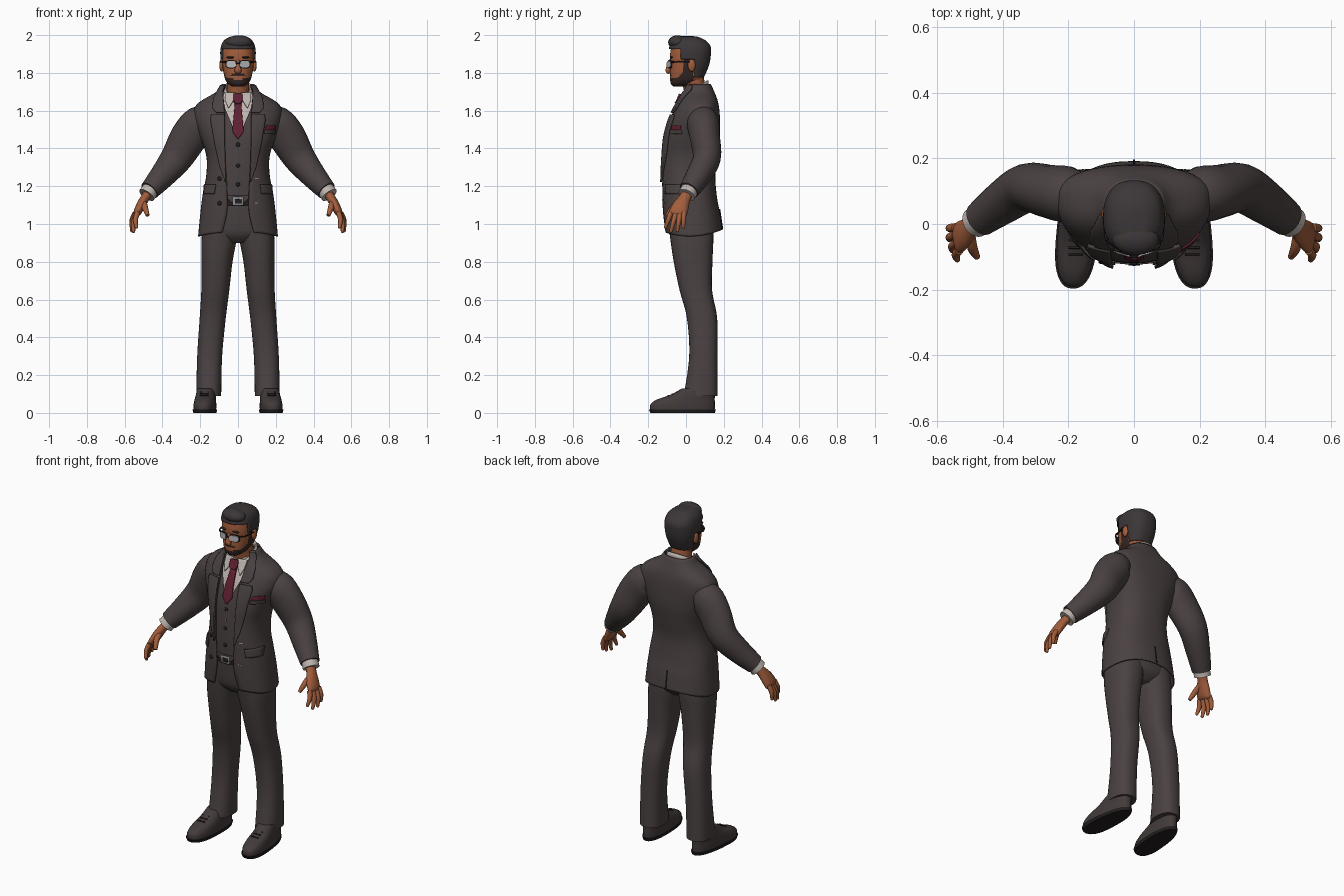
import bpy, bmesh, math
from mathutils import Vector

if "Cube" in bpy.data.objects:
    bpy.data.objects.remove(bpy.data.objects["Cube"])


def paint(name, *rgb):
    m = bpy.data.materials.new(name)
    m.use_nodes = True
    m.diffuse_color = (*rgb, 1)
    bsdf = next(n for n in m.node_tree.nodes if n.type == 'BSDF_PRINCIPLED')
    bsdf.inputs["Base Color"].default_value = (*rgb, 1)
    bsdf.inputs["Roughness"].default_value = .8
    return m


SUIT = paint("suit charcoal", .07, .054, .054)
HAIR = paint("hair dark grey", .045, .037, .038)
SKIN = paint("skin brown", .36, .11, .045)
SHIRT = paint("shirt off white", .52, .46, .43)
TIE = paint("tie burgundy", .12, .014, .03)
LENS = paint("lens pale grey", .5, .5, .52)
METAL = paint("metal grey", .3, .29, .29)
BLACK = paint("trim black", .016, .013, .013)
BEARD = paint("beard dark brown", .035, .02, .017)
SHOE = paint("shoe leather", .055, .043, .042)
POW = .84


def finish(name, verts, faces, mat, mirror=False, thick=0, offset=-1):
    me = bpy.data.meshes.new(name)
    me.from_pydata([tuple(v) for v in verts], [], faces)
    me.materials.append(mat)
    for p in me.polygons:
        p.use_smooth = True
    me.set_sharp_from_angle(angle=math.radians(50))
    ob = bpy.data.objects.new(name, me)
    bpy.context.collection.objects.link(ob)
    if mirror:
        ob.modifiers.new("mirror", 'MIRROR')
    if thick:
        s = ob.modifiers.new("thickness", 'SOLIDIFY')
        s.thickness, s.offset = thick, offset
    return ob


def smooth(rows, steps):
    """Catmull-Rom interpolation between rows of numbers."""
    out, last = [], len(rows) - 1
    for i in range(last):
        a, b, c, d = (rows[max(0, min(last, i + k))] for k in (-1, 0, 1, 2))
        for s in range(steps):
            t = s / steps
            out.append([q + t / 2 * (r - p + t * (2*p - 5*q + 4*r - u + t * (3*q - p - 3*r + u)))
                        for p, q, r, u in zip(a, b, c, d)])
    return out + [list(rows[-1])]


def ring(z, cx, cy, rx, yf, yb, gap=0, n=32):
    """Horizontal rounded outline, optionally open at the front."""
    start = math.asin(min(1, gap / rx) ** (1 / POW))
    pts = []
    for i in range(n + 1 if gap else n):
        t = start + (2 * math.pi - 2 * start) * i / n
        s, c = math.sin(t), -math.cos(t)
        depth = cy - yf if c < 0 else yb - cy
        pts.append(Vector((cx + math.copysign(rx * abs(s) ** POW, s),
                           cy + math.copysign(depth * abs(c) ** POW, c), z)))
    return pts


def loft(name, rings, mat, closed=True, **kw):
    n = len(rings[0])
    faces = [(i*n + j, i*n + (j+1) % n, (i+1)*n + (j+1) % n, (i+1)*n + j)
             for i in range(len(rings) - 1) for j in range(n if closed else n - 1)]
    if closed:
        faces += [tuple(reversed(range(n))), tuple(range((len(rings)-1) * n, len(rings) * n))]
    return finish(name, [p for r in rings for p in r], faces, mat, **kw)


def stack(name, rows, mat, steps=5, n=32, **kw):
    return loft(name, [ring(*r, n=n) for r in smooth(rows, steps)], mat, **kw)


def tube(name, rows, mat, n=16, steps=4, mirror=True):
    """Rows of x, y, z, in-plane radius, depth radius."""
    rows, rings = smooth(rows, steps), []
    for i, r in enumerate(rows):
        d = Vector(rows[min(i + 1, len(rows) - 1)][:3]) - Vector(rows[max(i - 1, 0)][:3])
        d.normalize()
        hint = Vector((0, 1, 0)) if abs(d.y) < .9 else Vector((1, 0, 0))
        b = (hint - d * hint.dot(d)).normalized()
        a = b.cross(d)
        rings.append([Vector(r[:3]) + a * r[3] * math.cos(k * math.tau / n)
                      + b * r[4] * math.sin(k * math.tau / n) for k in range(n)])
    return loft(name, rings, mat, mirror=mirror)


def ball(name, loc, size, mat, mirror=False):
    bm = bmesh.new()
    bmesh.ops.create_uvsphere(bm, u_segments=16, v_segments=10, radius=1)
    verts = [Vector(loc) + Vector(a * b for a, b in zip(v.co, size)) for v in bm.verts]
    faces = [[v.index for v in f.verts] for f in bm.faces]
    bm.free()
    return finish(name, verts, faces, mat, mirror)


# Torso outline: z, centre y, half width, front y, back y, jacket opening
TORSO = smooth([
    (.93, .03, .212, -.115, .192, .085), (1.05, .03, .2, -.125, .18, .06),
    (1.15, .03, .188, -.129, .163, .058), (1.26, .03, .168, -.131, .155, .064),
    (1.36, .04, .168, -.127, .168, .07), (1.46, .05, .2, -.115, .18, .07),
    (1.55, .07, .232, -.088, .18, .07), (1.61, .08, .232, -.06, .176, .072),
    (1.645, .08, .205, -.042, .17, .075), (1.67, .075, .165, -.03, .162, .078),
    (1.70, .065, .115, -.018, .15, .08), (1.74, .06, .086, 0, .132, .066)], 6)


def torso(z):
    z = max(TORSO[0][0], min(TORSO[-1][0], z))
    for a, b in zip(TORSO, TORSO[1:]):
        if z <= b[0]:
            f = (z - a[0]) / (b[0] - a[0])
            return [p + (q - p) * f for p, q in zip(a, b)]
    return TORSO[-1]


def chest(x, z):
    _, cy, rx, yf, _, _ = torso(z)
    s = min(.995, abs(x) / rx) ** (1 / POW)
    return cy - (cy - yf) * math.sqrt(1 - s * s) ** POW


def garment(name, low, high, inset, opening, mat, hem=lambda p: 0, **kw):
    rings = []
    for i in range(61):
        z, cy, rx, yf, yb, gap = torso(low + (high - low) * i / 60)
        r = ring(z, 0, cy, rx - inset, yf + inset, yb - inset, opening(z, gap), n=48)
        rings.append([p + Vector((0, 0, hem(p))) for p in r])
    return loft(name, rings, mat, **kw)


def patch(name, rows, off, mat, mirror=False, n=8, thick=.006):
    """Plate following the chest; rows of z, inner x, outer x, rising."""
    fine = [[p + (q - p) * k / 5 for p, q in zip(a, b)]
            for a, b in zip(rows, rows[1:]) for k in range(5)] + [rows[-1]]
    rings = []
    for z, x0, x1 in fine:
        xs = [x0 + (x1 - x0) * j / n for j in range(n + 1)]
        rings.append([Vector((x, chest(x, z) - off, z + max(0, off) * .5)) for x in xs])
    return loft(name, rings, mat, closed=False, mirror=mirror, thick=thick, offset=0)


def button(name, x, z, off, mat=BLACK):
    ball(name, (x, chest(x, z) - off, z), (.011, .005, .011), mat)


# Jacket, waistcoat and shirt
garment("jacket", .935, 1.74, 0, lambda z, g: g, SUIT, closed=False, thick=.008,
        hem=lambda p: max(0, 1.1 - p.z) * 7 * (p.y - .02) ** 2)
garment("waistcoat", 1.14, 1.63, .011, lambda z, g: max(.0005, (z - 1.45) * .42), SUIT, closed=False)
garment("shirt", 1.3, 1.70, .021, lambda z, g: 0, SHIRT)
patch("waistcoat_points", [(1.115, .03, .036), (1.15, .002, .07)], -.009, SUIT, True)
patch("lapels", [(1.22, .063, .067), (1.3, .066, .095), (1.42, .07, .122), (1.55, .07, .145),
                 (1.575, .071, .14)], .007, SUIT, True, thick=.01)
patch("jacket_collar", [(1.585, .072, .115), (1.61, .073, .135), (1.66, .077, .13),
                        (1.70, .08, .108), (1.73, .07, .09)], .008, SUIT, True, thick=.01)
patch("pocket_flaps", [(1.155, .125, .183), (1.205, .118, .178)], .008, SUIT, True)
patch("breast_pocket", [(1.475, .14, .195), (1.495, .14, .198)], .006, SUIT)
patch("pocket_square", [(1.494, .143, .196), (1.52, .15, .2)], .004, TIE)
for z in (1.42, 1.31, 1.21):
    button("waistcoat_button", 0, z, -.008)
for z in (1.24, 1.11):
    button("jacket_button", -.098, z, .003)
    patch("buttonhole", [(z - .003, .085, .11), (z + .003, .085, .11)], .002, METAL, thick=.003)
tube("back_vent", [(0, .194, .972, .003, .003), (0, .178, 1.08, .002, .003)], BLACK, 8, mirror=False)

# Tie and shirt collar
patch("tie", [(1.45, -.002, .002), (1.49, -.03, .03), (1.645, -.016, .016)], -.007, TIE, thick=.01)
patch("tie_knot", [(1.635, -.015, .015), (1.655, -.024, .024), (1.685, -.024, .024)], .002, TIE, thick=.024)
tilt = [ring(z, 0, .05, rx, -.032, .12, .02) for z, rx in ((1.685, .078), (1.725, .07))]
loft("shirt_collar", [[p + Vector((0, 0, (p.y - .05) * .5)) for p in r] for r in tilt], SHIRT,
     closed=False, thick=.008)
patch("collar_points", [(1.615, .048, .052), (1.65, .026, .066), (1.695, .014, .07)], -.002, SHIRT, True)

# Sleeves, cuffs and hands
tube("sleeves", [(.14, .09, 1.55, .06, .06), (.2, .09, 1.535, .093, .085), (.26, .1, 1.46, .098, .08),
                 (.325, .11, 1.35, .085, .074), (.4, .065, 1.255, .068, .066),
                 (.468, .015, 1.178, .053, .054)], SUIT, 24)
tube("shirt_cuffs", [(.455, .025, 1.193, .045, .046), (.484, .004, 1.153, .046, .047)], SHIRT, 24)
tube("palms", [(.47, .01, 1.17, .024, .03), (.494, -.008, 1.135, .024, .032), (.516, -.028, 1.095, .024, .044),
               (.533, -.042, 1.06, .02, .048), (.538, -.046, 1.045, .01, .04)], SKIN)
for name, base, tip in (("index", (.532, -.08, 1.06), (.538, -.108, .985)),
                        ("middle", (.538, -.056, 1.05), (.553, -.08, .962)),
                        ("ring", (.543, -.033, 1.05), (.562, -.046, .966)),
                        ("little", (.543, -.011, 1.06), (.562, -.014, .985))):
    mid = [(a + b) / 2 + e for a, b, e in zip(base, tip, (.008, 0, 0))]
    tube(name + "_fingers", [(*base, .014, .014), (*mid, .013, .0125), (*tip, .009, .009)], SKIN, 10)
    ball(name + "_fingertips", tip, (.009, .009, .01), SKIN, True)
tube("thumbs", [(.5, -.025, 1.12, .016, .018), (.492, -.072, 1.085, .016, .016),
                (.478, -.1, 1.045, .01, .01)], SKIN, 10)
for k in range(3):
    ball("sleeve_buttons", (.42 + k * .016, .112 - k * .014, 1.235 - k * .018), (.008,) * 3, BLACK, True)

# Trousers, belt and shoes
stack("trouser_legs", [
    (.09, .155, .08, .066, -.012, .167), (.3, .15, .09, .066, .017, .166), (.5, .134, .085, .069, .005, .165),
    (.65, .12, .06, .074, -.034, .138), (.8, .111, .04, .082, -.065, .14),
    (.92, .1, .03, .093, -.083, .145), (1.02, .09, .03, .09, -.095, .145)], SUIT, mirror=True)
stack("trouser_hips", [(.9, 0, .03, .09, -.05, .1), (.95, 0, .03, .17, -.09, .145),
                       (1.05, 0, .03, .178, -.103, .15), (1.14, 0, .03, .165, -.108, .145)], SUIT)
stack("belt", [(1.095, 0, .03, .172, -.115, .15), (1.142, 0, .03, .168, -.115, .148)], BLACK)
patch("buckle", [(1.097, -.028, .028), (1.142, -.028, .028)], -.008, METAL)
patch("buckle_centre", [(1.108, -.016, .018), (1.131, -.016, .018)], -.004, BLACK, thick=.003)
SHOES = [("shoe_soles", BLACK, [(0, 0, -.06, .059, -.188, .152), (.018, 0, -.06, .063, -.197, .158)]),
         ("shoe_uppers", SHOE, [(.015, 0, -.06, .058, -.19, .152), (.045, 0, -.05, .058, -.188, .153),
                                (.07, 0, -.02, .055, -.155, .152), (.095, 0, .03, .052, -.085, .152),
                                (.13, 0, .07, .048, -.02, .145)])]
for name, mat, rows in SHOES:
    shoe = stack(name, rows, mat, mirror=True)
    for v in shoe.data.vertices:
        v.co.x += .172 - .07 * v.co.y
for k in range(3):
    tube("laces", [(.155, -.05 - k * .022, .108 - k * .008, .004, .004),
                   (.2, -.05 - k * .022, .108 - k * .008, .004, .004)], BLACK, 8)

# Neck and head, with the beard coloured by position
tube("neck", [(0, .06, 1.64, .062, .062), (0, .045, 1.72, .058, .058), (0, .03, 1.8, .06, .06)],
     SKIN, 24, mirror=False)
head = stack("head", [
    (1.727, 0, -.035, .03, -.066, .01), (1.742, 0, -.02, .052, -.08, .05), (1.765, 0, 0, .067, -.084, .085),
    (1.80, 0, .005, .076, -.084, .1), (1.84, 0, .01, .082, -.083, .11), (1.90, 0, .02, .086, -.084, .115),
    (1.95, 0, .02, .078, -.072, .11), (1.98, 0, .02, .05, -.04, .07)], SKIN, steps=9, n=64)
head.data.materials.append(BEARD)
for p in head.data.polygons:
    x, y, z = p.center
    jaw = z < 1.772 + max(0, y + .05) * .8 and y < .04
    lips = abs(x) < .024 and 1.762 < z < 1.775 and y < 0
    moustache = abs(x) < .036 and 1.782 < z < 1.794 and y < -.05
    sideburn = -.012 < y < .025 and z < 1.89
    p.material_index = int((jaw and not lips) or moustache or (sideburn and z > 1.76))
tube("nose", [(0, -.08, 1.868, .008, .009), (0, -.09, 1.835, .012, .012), (0, -.094, 1.812, .019, .014),
              (0, -.086, 1.798, .012, .008)], SKIN, 12, mirror=False)
ball("ears", (.087, .03, 1.84), (.012, .02, .033), SKIN, True)
ball("eyebrows", (.037, -.077, 1.882), (.024, .009, .006), BEARD, True)

# Hair cap with an open face and a swept front
rows = smooth([(1.77, 0, .03, .068, -.07, .092), (1.84, 0, .02, .088, -.08, .122), (1.90, 0, .02, .094, -.09, .132),
               (1.94, 0, .02, .09, -.088, .13), (1.97, 0, .02, .076, -.075, .106),
               (1.99, 0, .01, .045, -.055, .065), (1.995, 0, .01, .01, -.02, .03)], 8)
hair = loft("hair", [ring(*r, n=64) for r in rows], HAIR, thick=.01)
bm = bmesh.new()
bm.from_mesh(hair.data)
cut = []
for f in bm.faces:
    c = f.calc_center_median()
    line = 1.925 if c.y < -.03 else 1.87 if c.y < .042 else 1.775
    if c.z < line:
        cut.append(f)
bmesh.ops.delete(bm, geom=cut, context='FACES')
bm.to_mesh(hair.data)
bm.free()
ball("hair_quiff", (.005, -.045, 1.962), (.072, .05, .037), HAIR)

# Glasses
for name, mat, y, w, h in (("glasses_frames", BLACK, -.096, .029, .022), ("glasses_lenses", LENS, -.1, .025, .017)):
    rim = [[Vector((.036 + w * math.copysign(abs(math.cos(t)) ** .6, math.cos(t)), y + d + .01 * (math.cos(t) + 1),
                    1.846 + h * math.copysign(abs(math.sin(t)) ** .6, math.sin(t))))
            for t in (k * math.tau / 24 for k in range(24))] for d in (.003, -.003)]
    loft(name, rim, mat, mirror=True)
tube("glasses_bridge", [(-.012, -.1, 1.852, .004, .004), (.012, -.1, 1.852, .004, .004)], BLACK, 8, mirror=False)
tube("glasses_temples", [(.064, -.076, 1.858, .005, .005), (.084, -.05, 1.858, .004, .004),
                         (.092, .03, 1.858, .004, .004)], BLACK, 8)
